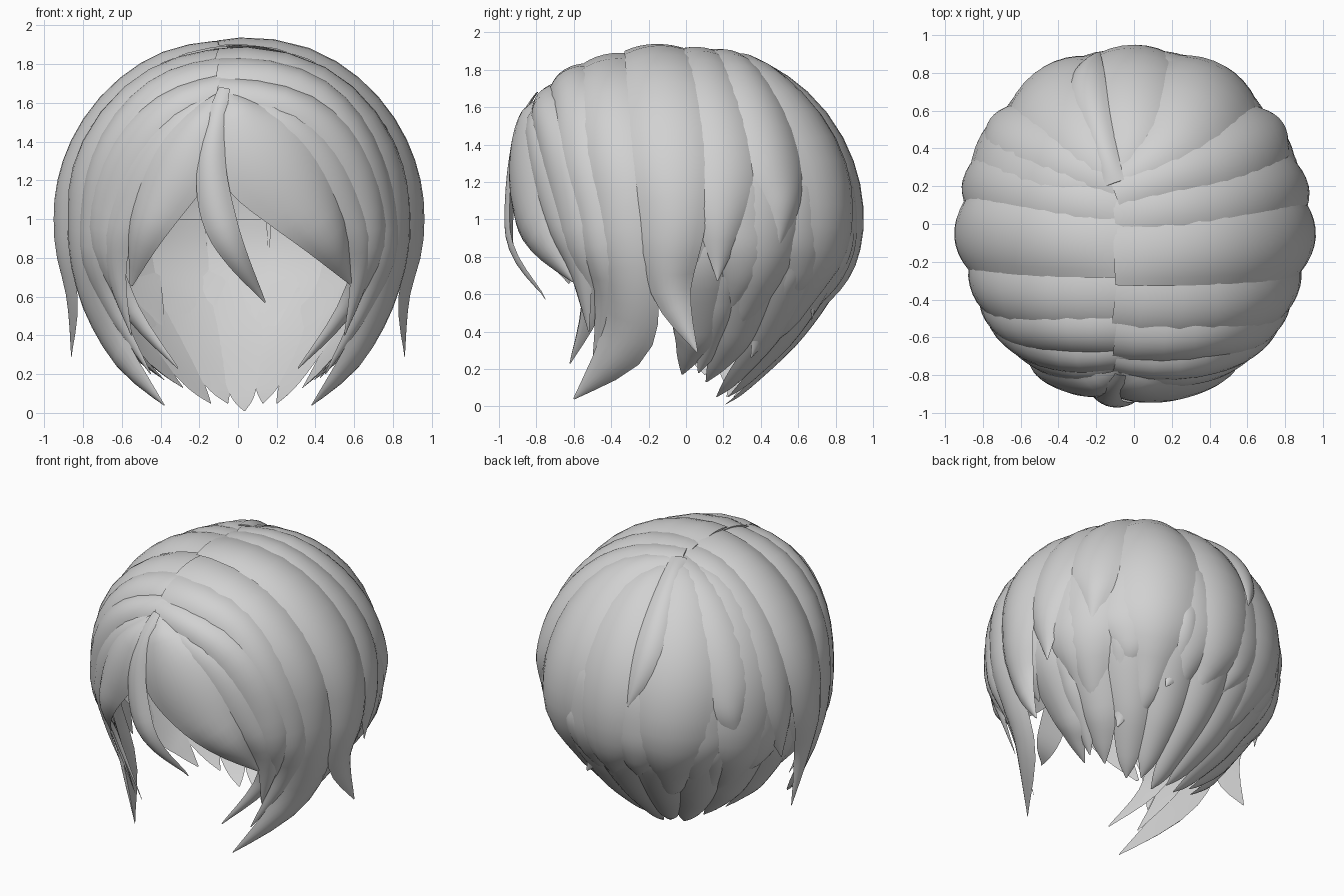
import bpy, bmesh, math
from mathutils import Vector

if "Cube" in bpy.data.objects:
    bpy.data.objects.remove(bpy.data.objects["Cube"])

CENTER = Vector((0, 0, 1.0))
hair = bpy.data.materials.new("light grey hair")
hair.diffuse_color = (0.64, 0.64, 0.64, 1)
hair.use_nodes = True
hair.node_tree.nodes["Principled BSDF"].inputs["Base Color"].default_value = hair.diffuse_color


def to_shell(p, scale):
    """Push a point radially onto the rounded head shape, fuller at the upper front."""
    d = p - CENTER
    e = 3.0 if d.y < 0 and d.z > 0 else 2.0
    q = (abs(d.y / .92) ** e + abs(d.z / .905) ** e) ** (1 / e)
    return CENTER + d * (scale / math.hypot(d.x / .91, q))


def follow(p, scale):
    """Hug the head above the ears, hang free below."""
    k = min(1, max(0, (p.z - .6) / .4))
    return p.lerp(to_shell(p, scale), k), k


def spline(pts, t):
    i = min(int(t), len(pts) - 2)
    f = t - i
    a, b, c, d = (pts[min(max(j, 0), len(pts) - 1)] for j in (i - 1, i, i + 1, i + 2))
    return b + .5 * f * (c - a + f * (2 * a - 5 * b + 4 * c - d + f * (3 * (b - c) + d - a)))


def finish(name, bm):
    bmesh.ops.recalc_face_normals(bm, faces=bm.faces)
    me = bpy.data.meshes.new(name)
    bm.to_mesh(me)
    bm.free()
    me.materials.append(hair)
    ob = bpy.data.objects.new(name, me)
    bpy.context.collection.objects.link(ob)
    bpy.ops.object.select_all(action='DESELECT')
    ob.select_set(True)
    bpy.context.view_layer.objects.active = ob
    bpy.ops.object.shade_smooth_by_angle(angle=math.radians(40))


def lock(name, way, scale=1.0, bulge=.045, steps=20, half=4):
    """Lens-shaped strand along way points (x, y, z, half width)."""
    pts = [Vector(w) for w in way]
    path = []
    for i in range(steps + 1):
        q = spline(pts, (len(pts) - 1) * i / steps)
        path.append((follow(q.to_3d(), scale)[0], max(q.w, .004)))
    bm = bmesh.new()
    rings = []
    for i, (p, w) in enumerate(path):
        t = (path[min(i + 1, steps)][0] - path[max(i - 1, 0)][0]).normalized()
        n = p - CENTER
        if n.z < 0:
            n.z *= .5
        n = (n - t * n.dot(t)).normalized()
        side = t.cross(n)
        h = bulge * min(1, w / .12) * min(1, .35 + i * .2)
        outer, inner = [], []
        for j in range(-half, half + 1):
            u = j / half
            flat = p + side * (u * w)
            proj, k = follow(flat, scale)
            base = (flat - n * (u * w) ** 2 / 1.8).lerp(proj, k)
            outer.append(bm.verts.new(base + n * h * (1 - u * u)))
            if abs(j) < half:
                inner.append(bm.verts.new(base - n * .1 * h * (1 - u * u)))
        rings.append(outer + inner[::-1])
    m = len(rings[0])
    for a, b in zip(rings, rings[1:]):
        for j in range(m):
            bm.faces.new((a[j], a[(j + 1) % m], b[(j + 1) % m], b[j]))
    bm.faces.new(rings[0])
    bm.faces.new(rings[-1][::-1])
    finish(name, bm)


def back(az, z, w):
    """Way point on the back, az in degrees from straight back towards +x."""
    t = 1 - z
    r = .92 * math.sqrt(max(0, 1 - (t / .92) ** 2)) if z > 1 else .92 - .22 * t - .5 * t * t
    a = math.radians(az)
    return (r * math.sin(a), r * math.cos(a), z, w)


def parting(s, y, w):
    """Way point on the parting line; s picks the side."""
    return (-.07 - .035 * s, y, 1 + .905 * (1 - abs(y / .92) ** 3) ** (1 / 3), w)


# scalp cap closing the gaps along the parting
bm = bmesh.new()
bmesh.ops.create_uvsphere(bm, u_segments=32, v_segments=24, radius=1)
for v in bm.verts:
    v.co = to_shell(v.co + CENTER, .972)
bmesh.ops.delete(bm, geom=[f for f in bm.faces if f.calc_center_median().z < 1.5],
                 context='FACES')
finish("scalp", bm)


def side_pair(name, scale, root_y, root_w, *way):
    """Strand combed down from the parting, repeated on both sides."""
    for s, word in ((1, "right"), (-1, "left")):
        pts = [parting(s, root_y + (.04 if s < 0 else 0), root_w)]
        pts += [(s * x, y + (.04 if s < 0 and z > 1 else 0), z, w) for x, y, z, w in way]
        lock(f"{word}_{name}", pts, scale + .006 * s)


# side strands from front to rear
side_pair("inner_fringe", .975, -.8, .05, (.36, -.85, 1.45, .14), (.57, -.72, 1.1, .15),
          (.64, -.58, .78, .09), (.55, -.52, .4, .004))
side_pair("outer_fringe", .99, -.76, .06, (.45, -.74, 1.5, .14), (.68, -.6, 1.05, .15),
          (.59, -.5, .6, .08), (.31, -.62, .23, .004))
side_pair("temple_strand", .985, -.63, .11, (.45, -.65, 1.7, .15), (.7, -.6, 1.3, .16),
          (.78, -.5, .95, .14), (.68, -.42, .6, .09), (.45, -.5, .2, .004))
side_pair("sideburn", .98, -.42, .15, (.5, -.45, 1.75, .2), (.82, -.42, 1.3, .21),
          (.84, -.36, .95, .18), (.77, -.3, .62, .16), (.62, -.34, .33, .14), (.38, -.6, .04, .004))
side_pair("ear_strand", 1.005, -.17, .15, (.5, -.12, 1.8, .2), (.85, -.08, 1.4, .21),
          (.94, -.07, 1, .18), (.85, -.08, .62, .11), (.86, .06, .29, .004))
side_pair("rear_ear_strand", .985, .04, .14, (.5, .12, 1.8, .2), (.85, .22, 1.35, .21),
          (.9, .2, 1.05, .16), (.87, .17, .67, .004))
side_pair("rear_side_strand", .995, .17, .1, (.45, .35, 1.75, .18), (.76, .5, 1.35, .19),
          (.78, .53, 1.1, .13), (.79, .5, .82, .004))

# fringe
lock("right_fringe", [parting(0, -.79, .03), (.08, -.91, 1.4, .25), (.33, -.85, 1.1, .22),
                      (.58, -.6, .67, .01)])
lock("left_fringe", [parting(0, -.79, .03), (-.27, -.9, 1.37, .17), (-.42, -.8, 1.05, .14),
                     (-.55, -.62, .66, .01)])
lock("centre_fringe", [parting(0, -.78, .03), (-.14, -.93, 1.3, .075), (-.08, -.93, .95, .085),
                       (.14, -.75, .57, .004)], 1.025)

# long strands fanning from the crown over the back: tip height, half width, scale
crown = (-.1, .22, 1.9, .05)
for i, (tip, w, sc) in enumerate([(.42, .28, .98), (.36, .28, 1.0), (.45, .27, .985),
                                  (.33, .27, 1.005), (.36, .25, .975)]):
    az = -61 + 30 * i
    lock(f"back_strand_{i + 1}", [crown, back(az, 1.75, w * .75), back(az, 1.3, w),
                                  back(az + 2, .85, w * .8), back(az + 4, tip + .15, w * .4),
                                  back(az + 8, tip, .004)], sc)
lock("crown_flick", [crown, back(-21, 1.75, .08), back(-18, 1.45, .1), (-.2, .99, 1.14, .004)], 1.02)

# shorter layer filling between the long strands
for i in range(8):
    az = -94 + 27 * i
    tip = .42 + .12 * (i % 2)
    lock(f"under_strand_{i + 1}", [back(az, 1.4, .15), back(az, 1.0, .23), back(az, .75, .17),
                                   back(az + 3, tip, .004)], .965)

# nape strands converging under the back
for i in range(9):
    az = -84 + 21 * i
    tip = .01 + .01 * abs(i - 4) ** 2 + .03 * (i % 2)
    lock(f"nape_strand_{i + 1}", [back(az, 1.0, .15), back(az, .7, .16), back(az, .4, .13),
                                  back(az + 4, tip + .1, .07), back(az + 9, tip, .004)], .95, .035)

# small flicks at the lower back
for i, (az, z, lift) in enumerate([(-48, .42, .08), (18, .58, .12), (45, .38, .14), (75, .3, .06)]):
    x, y, zz, w = back(az + 6, z - .12, .004)
    lock(f"flick_{i + 1}", [back(az, z + .4, .07), back(az, z + .2, .09), back(az + 2, z, .06),
                            (x * (1 + lift), y * (1 + lift), zz, w)], 1.0, .04)
